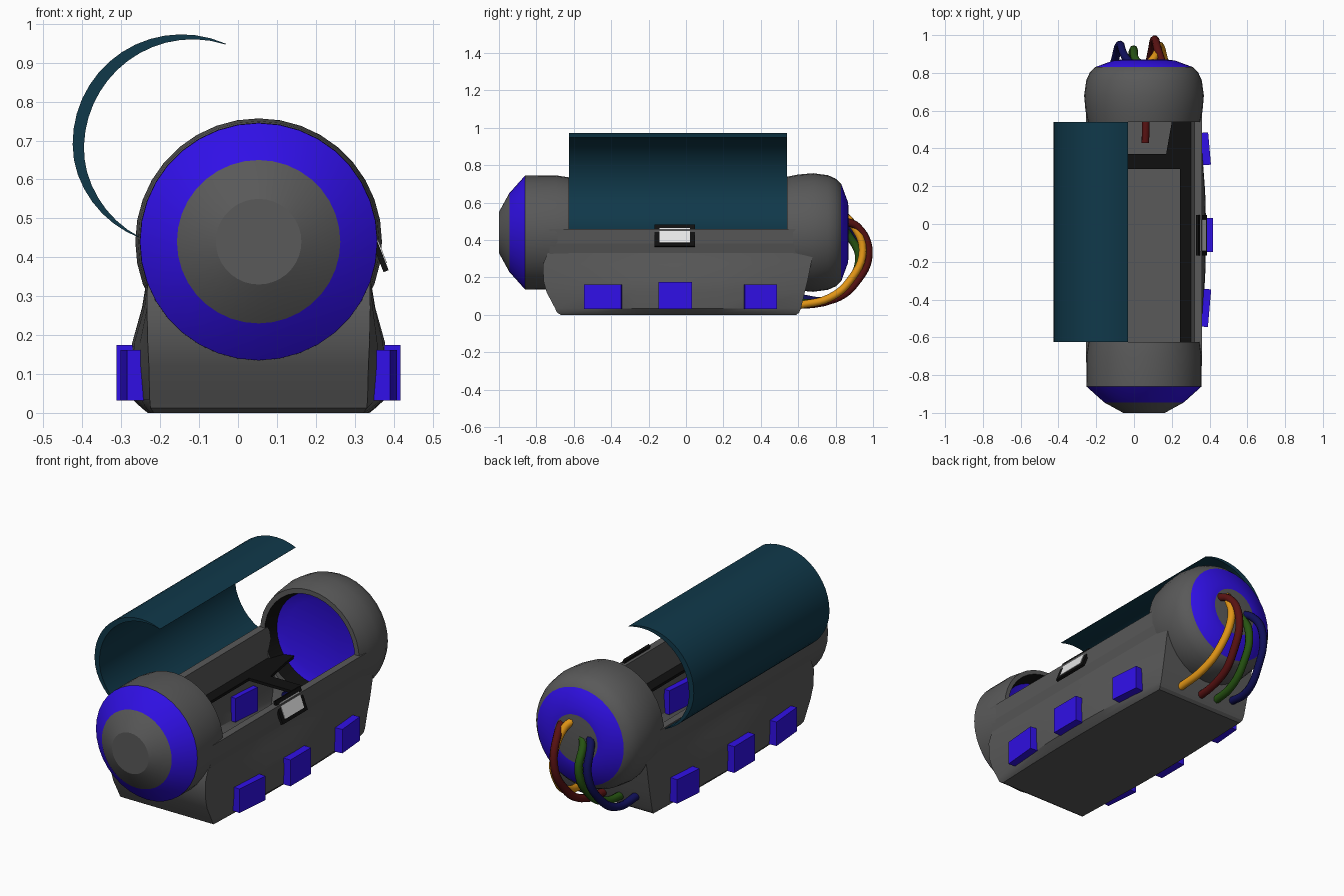
import bpy, bmesh, math
from mathutils import Vector, Matrix

if "Cube" in bpy.data.objects:
    bpy.data.objects.remove(bpy.data.objects["Cube"])

CX, CZ = 0.053, 0.44          # axis of the pod body


def mat(name, rgb):
    m = bpy.data.materials.new(name)
    m.diffuse_color = (*rgb, 1)
    m.use_nodes = True
    m.node_tree.nodes["Principled BSDF"].inputs["Base Color"].default_value = m.diffuse_color
    return m


GREY = mat("grey hull", (0.1, 0.1, 0.1))
BLUE = mat("bright blue", (0.03, 0.005, 0.8))
BLACK = mat("black trim", (0.005, 0.005, 0.005))
TEAL = mat("teal glass", (0.005, 0.04, 0.068))
WHITE = mat("white screen", (0.8, 0.8, 0.8))
ORANGE = mat("orange cable", (0.75, 0.3, 0.008))
RED = mat("dark red cable", (0.1, 0.006, 0.006))
GREEN = mat("green cable", (0.02, 0.09, 0.006))
NAVY = mat("navy cable", (0.005, 0.005, 0.1))


def finish(name, bm, mats, smooth=None):
    bmesh.ops.recalc_face_normals(bm, faces=bm.faces)
    me = bpy.data.meshes.new(name)
    if smooth:
        for f in bm.faces:
            f.smooth = True
    bm.to_mesh(me)
    bm.free()
    for m in mats:
        me.materials.append(m)
    if smooth:
        me.set_sharp_from_angle(angle=math.radians(smooth))
    ob = bpy.data.objects.new(name, me)
    bpy.context.collection.objects.link(ob)
    return ob


def loft(bm, rings, closed=True):
    """Bridge equal-length rings of points; returns the vertex rows."""
    rows = [[bm.verts.new(p) for p in r] for r in rings]
    n = len(rows[0])
    for a, b in zip(rows, rows[1:]):
        for i in range(n if closed else n - 1):
            j = (i + 1) % n
            bm.faces.new((a[i], a[j], b[j], b[i]))
    return rows


def extrude_y(name, pts, y0, y1, m, smooth=None):
    """Extrude an (x, z) outline along y, with capped ends."""
    bm = bmesh.new()
    rows = loft(bm, [[(x, y, z) for x, z in pts] for y in (y0, y1)])
    for r in rows:
        bm.faces.new(r)
    return finish(name, bm, [m], smooth)


def slab(name, pts, z0, z1, m):
    """Extrude an (x, y) outline upwards."""
    bm = bmesh.new()
    rows = loft(bm, [[(x, y, z) for x, y in pts] for z in (z0, z1)])
    for r in rows:
        bm.faces.new(r)
    return finish(name, bm, [m])


def box(name, c, size, m, rot=None):
    bm = bmesh.new()
    M = Matrix.Translation(c) @ (rot or Matrix()) @ Matrix.Diagonal((*size, 1))
    bmesh.ops.create_cube(bm, size=1, matrix=M)
    return finish(name, bm, [m])


def lathe(name, prof, n=36):
    """Turn (y, r, material of next band) around the pod axis."""
    bm = bmesh.new()
    rings = []
    for y, r, _ in prof:
        rings.append([(CX + r * math.cos(2 * math.pi * i / n), y,
                       CZ + r * math.sin(2 * math.pi * i / n)) for i in range(n)])
    loft(bm, rings)
    bm.faces.ensure_lookup_table()
    for k, f in enumerate(bm.faces):
        f.material_index = prof[k // n][2]
    bmesh.ops.remove_doubles(bm, verts=bm.verts, dist=1e-5)
    return finish(name, bm, [GREY, BLUE, BLACK], 28)


# End caps: hollow domes with blue bands, black lips and blue inner discs
lathe("front_cap", [(-1.0, 0, 0), (-1.0, .11, 0), (-.945, .21, 1), (-.86, .305, 0),
                    (-.70, .306, 0), (-.625, .295, 0), (-.625, .272, 2),
                    (-.70, .25, 1), (-.72, .20, 1), (-.72, 0, 1)])
lathe("rear_cap", [(.87, 0, 0), (.87, .13, 1), (.865, .165, 1), (.83, .26, 0),
                   (.80, .288, 0), (.76, .306, 0), (.68, .317, 0), (.60, .31, 0),
                   (.54, .298, 0), (.54, .272, 2), (.615, .25, 1), (.635, .20, 1), (.635, 0, 1)])

# Base: flared hull with bulging sides, open at the top
bm = bmesh.new()
rings = []
#            z    end   mid   front  back
for z, he, hm, yf, yb in [(.0, .27, .285, -.67, .59), (.012, .278, .30, -.69, .605),
                          (.035, .28, .325, -.70, .615), (.12, .282, .33, -.745, .635),
                          (.18, .285, .325, -.762, .65), (.27, .287, .30, -.765, .668),
                          (.33, .286, .29, -.74, .68)]:
    side = [(he + (hm - he) * math.sin(math.pi * t / 6), yf + (yb - yf) * t / 6)
            for t in range(7)]
    rings.append([(CX + x, y, z) for x, y in side] +
                 [(CX - x, y, z) for x, y in reversed(side)])
rows = loft(bm, rings)
bm.faces.new(rows[0])
base = finish("base_hull", bm, [GREY], 25)

# Side walls of the open cradle and the black ledges inside it
for s, side in ((1, "right"), (-1, "left")):
    wall = [(.286, .325), (.299, .38), (.306, .46), (.266, .46), (.248, .30), (.27, .30)]
    extrude_y(side + "_wall", [(CX + s * x, z) for x, z in wall], -.73, .66, GREY)
    slab(side + "_ledge", [(CX + s * x, y) for x, y in
                           ((.26, -.72), (.26, .64), (.16, .64), (.147, .54), (.117, .37),
                            (.117, .29), (.19, .29), (.19, -.72))], .29, .305, BLACK)
slab("cross_ledge", [(CX - .12, .29), (CX + .12, .29), (CX + .12, .37), (CX - .12, .37)],
     .29, .305, BLACK)
slab("front_ledge", [(CX - .19, -.72), (CX + .19, -.72), (CX + .19, -.64), (CX - .19, -.64)],
     .29, .305, BLACK)

# Blue side blocks, three on each side
for s, side in ((1, "right"), (-1, "left")):
    for k, (y, w, xo, a, h) in enumerate([(-.443, .20, .347, -5, .13),
                                          (-.058, .178, .365, 0, .143),
                                          (.397, .172, .347, 5, .13)]):
        rot = Matrix.Rotation(math.radians(a * s), 4, 'Z')
        box(f"{side}_block_{k + 1}", (CX + s * (xo - .035), y, .032 + h / 2),
            (.07, w, h), BLUE, rot)

# Raised lid: crescent section hinged on the left wall
N = 22
a0, a1 = math.radians(66), math.radians(246)
outer, inner = [], []
for i in range(N + 1):
    u = i / N
    a = a0 + (a1 - a0) * u
    for lst, r in ((outer, .28), (inner, .28 - .002 - .03 * math.sin(math.pi * u))):
        r -= .014 * max(0, u - .7) / .3
        lst.append((-.145 + r * math.cos(a), .693 + r * math.sin(a)))
extrude_y("lid", outer + inner[::-1], -.625, .54, TEAL, 25)

# Tilted screen on the right wall
tilt = Matrix.Rotation(math.radians(-21), 4, 'Y')
tilt = Matrix.Rotation(-math.atan2(.045, .115), 4, 'Y')
c = Vector((.358, -.06, .422))
box("screen_frame", c, (.014, .215, .124), BLACK, tilt)
box("screen", c + tilt @ Vector((.006, 0, 0)), (.008, .165, .085), WHITE, tilt)


# Cables looping from the rear cap down to the base
def cable(name, start, peak, end, m):
    (x0, z0), (x1, y1, z1) = start, end
    path = [(x0, .85, z0)]
    for t, y, z in ((.25, peak - .06, .47), (.45, peak, .33), (.65, peak - .07, .17),
                    (.85, peak - .18, .085)):
        path.append((x0 + (x1 - x0) * t, y, z + (z0 - .5) * (1 - t)))
    path.append((x1, y1, z1))
    cu = bpy.data.curves.new(name, 'CURVE')
    cu.dimensions = '3D'
    cu.bevel_depth = .021
    cu.bevel_resolution = 2
    cu.resolution_u = 6
    cu.use_fill_caps = True
    sp = cu.splines.new('BEZIER')
    sp.bezier_points.add(len(path) - 1)
    for bp, p in zip(sp.bezier_points, path):
        bp.co = p
        bp.handle_left_type = bp.handle_right_type = 'AUTO'
    cu.materials.append(m)
    bpy.context.collection.objects.link(bpy.data.objects.new(name, cu))


cable("orange_cable", (.08, .53), .945, (.20, .60, .05), ORANGE)
cable("red_cable", (.15, .50), .978, (.06, .43, .05), RED)
cable("green_cable", (.03, .45), .925, (-.04, .60, .06), GREEN)
cable("navy_cable", (-.02, .46), .95, (-.14, .60, .09), NAVY)
